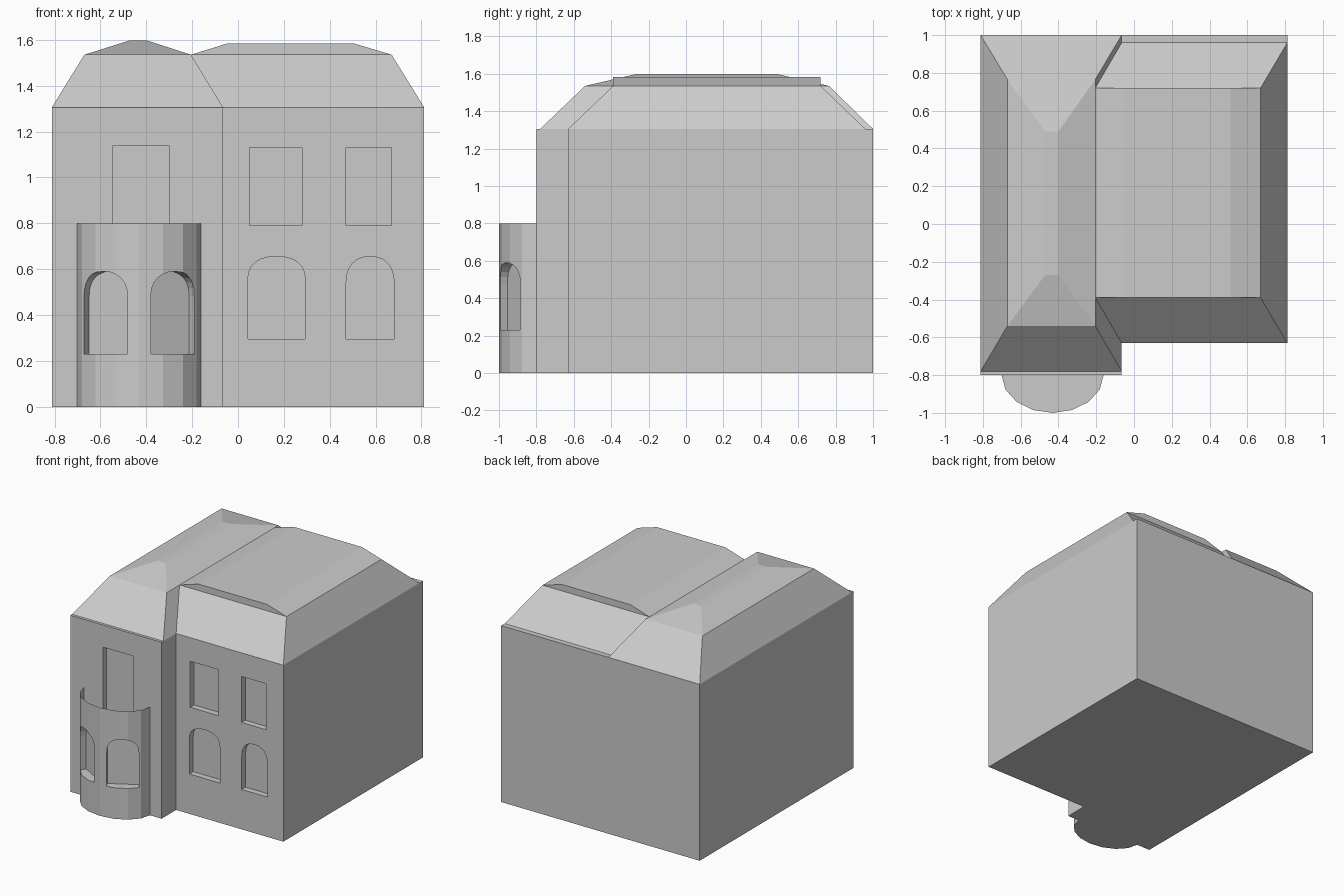
import bpy, bmesh
from math import sin, cos, pi, atan2
from mathutils import Vector, Matrix

if "Cube" in bpy.data.objects:
    bpy.data.objects.remove(bpy.data.objects["Cube"])


def loft(bm, rings, caps=True):
    """Skin a stack of closed rings of equal length."""
    vs = [[bm.verts.new(p) for p in r] for r in rings]
    n = len(rings[0])
    for a, b in zip(vs, vs[1:]):
        for i in range(n):
            j = (i + 1) % n
            bm.faces.new((a[i], a[j], b[j], b[i]))
    if caps:
        bm.faces.new(vs[0][::-1])
        bm.faces.new(vs[-1])


def finish(bm, name):
    bmesh.ops.recalc_face_normals(bm, faces=bm.faces)
    me = bpy.data.meshes.new(name)
    bm.to_mesh(me)
    bm.free()
    ob = bpy.data.objects.new(name, me)
    bpy.context.collection.objects.link(ob)
    return ob


def solid(name, rings):
    bm = bmesh.new()
    loft(bm, rings)
    return finish(bm, name)


def rect(x0, x1, y0, y1, z):
    return [(x0, y0, z), (x1, y0, z), (x1, y1, z), (x0, y1, z)]


def opening(w, z0, z1, rise):
    """Window outline (u, z): rectangle, or arched top when rise > 0."""
    pts = [(-w / 2, z0), (w / 2, z0)]
    if not rise:
        return pts + [(w / 2, z1), (-w / 2, z1)]
    for i in range(13):
        c, s = cos(pi * i / 12), sin(pi * i / 12)
        u = abs(c) ** 0.85 * (1 if c > 0 else -1)
        pts.append((w / 2 * u, z1 - rise + rise * max(s, 0) ** 0.85))
    return pts


def carve(target, openings):
    """Recess each opening: (centre x, centre y, turn, outline)."""
    bm = bmesh.new()
    for cx, cy, turn, outline in openings:
        m = Matrix.Translation((cx, cy, 0)) @ Matrix.Rotation(turn, 4, 'Z')
        loft(bm, [[m @ Vector((u, d, z)) for u, z in outline]
                  for d in (-0.1, 0.045)])
    cutter = finish(bm, "window_cutter")
    cutter.hide_render = True
    mod = target.modifiers.new("windows", 'BOOLEAN')
    mod.operation = 'DIFFERENCE'
    mod.solver = 'EXACT'
    mod.object = cutter
    bpy.context.view_layer.objects.active = target
    bpy.ops.object.modifier_apply(modifier=mod.name)
    bpy.data.objects.remove(cutter)


EAVES, BREAK = 1.305, 1.535
XL, XM, XR = -0.812, -0.065, 0.812
FRONT, STEP = -0.80, -0.63
FLOOR, RAIL = 0.65, 0.80

# Walls: L-shaped plan with recessed windows and balcony door
plan = [(XL, FRONT), (XM, FRONT), (XM, STEP), (XR, STEP), (XR, 1), (XL, 1)]
walls = solid("walls", [[(x, y, z) for x, y in plan] for z in (0, EAVES)])
carve(walls, [
    (0.165, STEP, 0, opening(0.23, 0.79, 1.13, 0)),
    (0.57, STEP, 0, opening(0.20, 0.79, 1.13, 0)),
    (0.168, STEP, 0, opening(0.25, 0.295, 0.655, 0.10)),
    (0.576, STEP, 0, opening(0.21, 0.295, 0.655, 0.12)),
    (-0.423, FRONT, 0, opening(0.245, FLOOR, 1.14, 0)),
])

# Left roof: steep hip below, shallow hip above
solid("left_roof", [
    rect(XL, XM, -0.78, 1, EAVES),
    rect(-0.67, -0.205, -0.54, 0.765, BREAK),
    rect(-0.47, -0.40, -0.27, 0.49, 1.598)])

# Right roof: steep hip below, low gabled cap above
solid("right_roof", [
    rect(-0.205, XR, STEP, 0.96, EAVES),
    rect(-0.205, 0.67, -0.39, 0.72, BREAK)])
cap = [(-0.205, BREAK), (0.67, BREAK), (0.51, 1.583), (-0.05, 1.583)]
solid("right_roof_cap", [[(x, y, z) for x, z in cap] for y in (-0.39, 0.72)])

# Bow bay with two arched windows turned to follow the curve
BX = -0.431
arc = [(BX - 0.27 * cos(pi * i / 8), FRONT - 0.2 * sin(pi * i / 8))
       for i in range(9)]
bay = solid("bow_bay", [[(x, y, z) for x, y in arc] for z in (0, FLOOR)])
turn = atan2(0.108, 0.19)
carve(bay, [(BX + s * 0.146, -0.94, s * turn, opening(0.217, 0.23, 0.59, 0.11))
            for s in (-1, 1)])

# Thin balcony parapet above the bay
bm = bmesh.new()
low, high = [[bm.verts.new((x, y, z)) for x, y in arc] for z in (FLOOR, RAIL)]
for i in range(8):
    bm.faces.new((low[i], low[i + 1], high[i + 1], high[i]))
finish(bm, "balcony_parapet")
